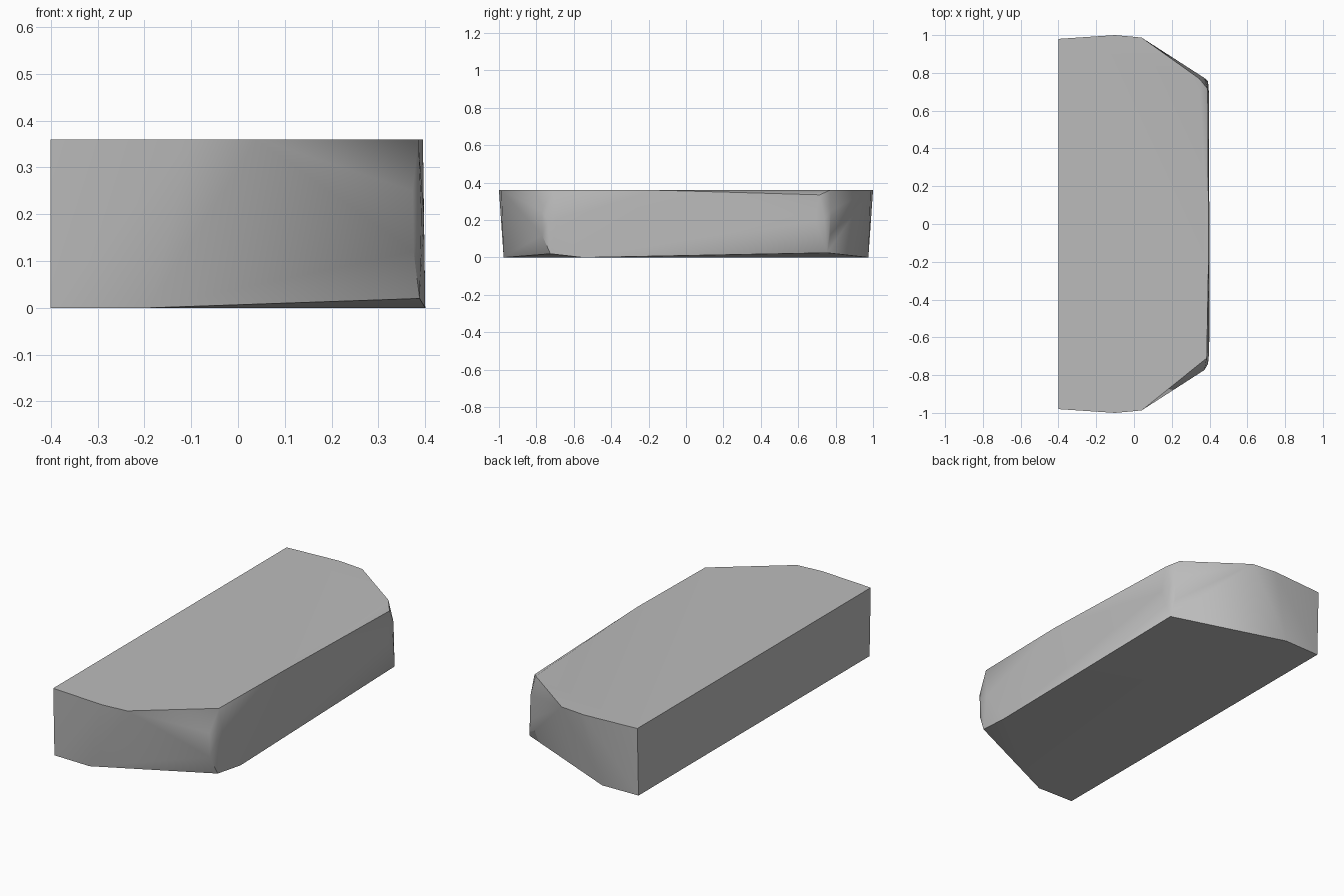
import bpy, bmesh, math

cube = bpy.data.objects.get("Cube")
if cube:
    bpy.data.objects.remove(cube, do_unlink=True)

# Stone colour
stone = bpy.data.materials.new("stone_grey")
stone.use_nodes = True
colour = (0.5, 0.5, 0.5, 1)
stone.diffuse_color = colour
stone.node_tree.nodes["Principled BSDF"].inputs["Base Color"].default_value = colour

HEIGHT = 0.36

# Corners shared by both ends, mirrored across y
mirrored = [
    (-0.4, 0.98, HEIGHT), (-0.1, 1.0, HEIGHT), (0.04, 0.987, HEIGHT),
    (-0.4, 0.97, 0), (-0.19, 0.975, 0),
    (0.373, 0.773, 0.25), (0.375, 0.77, 0.12),
    (0.392, 0.74, 0.2), (0.397, 0.69, 0.2),
]
points = [(x, s * y, z) for x, y, z in mirrored for s in (-1, 1)]

# Worn corners that differ from end to end
points += [
    (0.385, -0.71, HEIGHT), (0.395, -0.16, HEIGHT),
    (0.345, 0.77, HEIGHT), (0.39, 0.715, 0.335),
    (0.388, -0.725, 0.02), (0.4, -0.55, 0), (0.392, 0.755, 0.025),
]

# Half-block wrapped around the corners
bm = bmesh.new()
for p in points:
    bm.verts.new(p)
hull = bmesh.ops.convex_hull(bm, input=bm.verts)
loose = {v for v in hull["geom_interior"] if isinstance(v, bmesh.types.BMVert)}
bmesh.ops.delete(bm, geom=list(loose), context="VERTS")
bmesh.ops.dissolve_limit(bm, angle_limit=math.radians(0.5),
                         verts=bm.verts, edges=bm.edges)
bmesh.ops.recalc_face_normals(bm, faces=bm.faces)
mesh = bpy.data.meshes.new("stone_block")
bm.to_mesh(mesh)
bm.free()
mesh.materials.append(stone)
block = bpy.data.objects.new("stone_block", mesh)
bpy.context.collection.objects.link(block)

# Soft worn ends with crisp rims
bpy.context.view_layer.objects.active = block
block.select_set(True)
bpy.ops.object.shade_smooth_by_angle(angle=math.radians(35))
